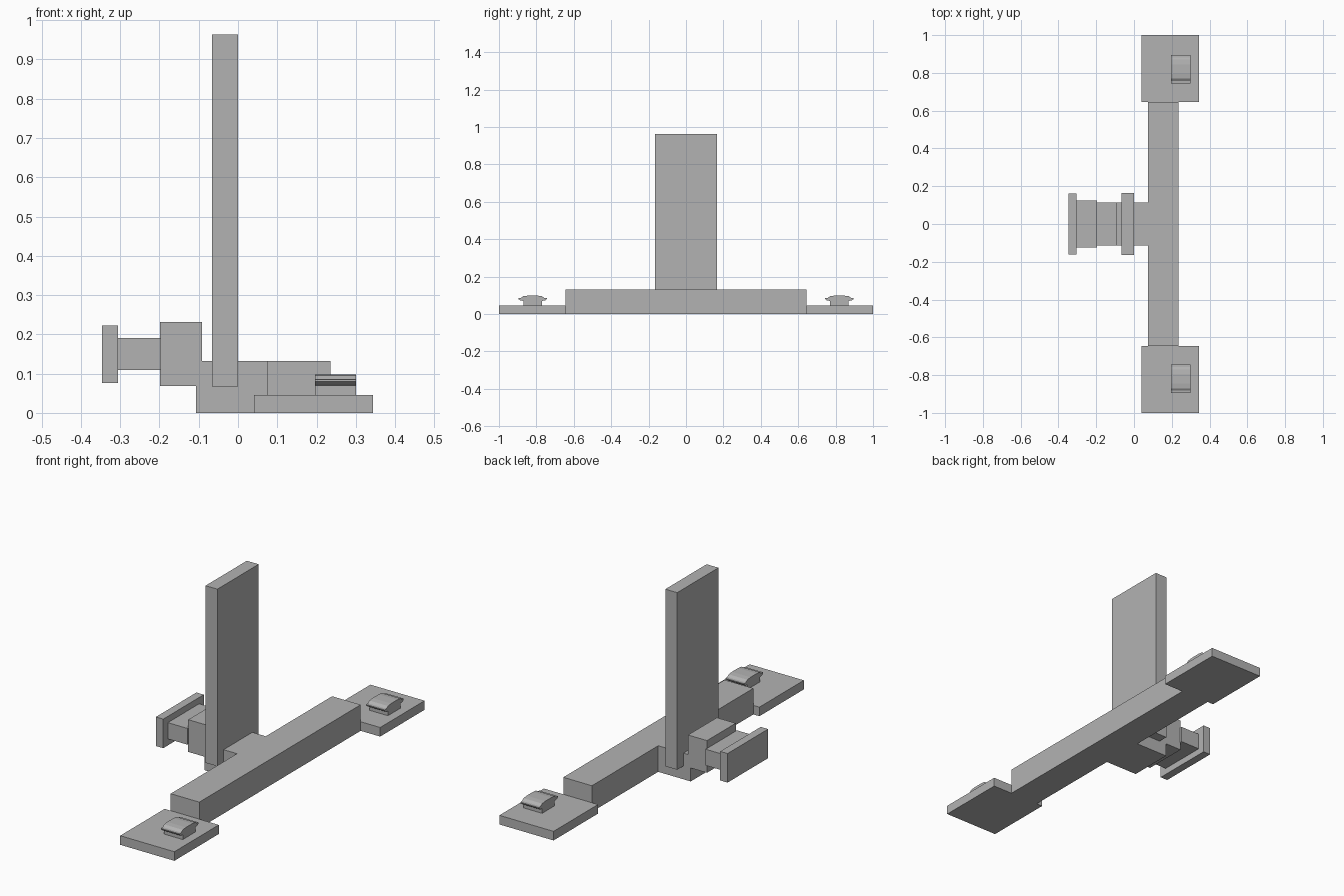
import bpy, bmesh

if "Cube" in bpy.data.objects:
    bpy.data.objects.remove(bpy.data.objects["Cube"])

grey = bpy.data.materials.new("plain grey")
grey.diffuse_color = (0.45, 0.45, 0.45, 1)
grey.use_nodes = True
grey.node_tree.nodes["Principled BSDF"].inputs["Base Color"].default_value = grey.diffuse_color


def finish(name, bm):
    bmesh.ops.recalc_face_normals(bm, faces=bm.faces)
    me = bpy.data.meshes.new(name)
    bm.to_mesh(me)
    bm.free()
    me.materials.append(grey)
    ob = bpy.data.objects.new(name, me)
    bpy.context.collection.objects.link(ob)
    return ob


def prism(name, pts, axis, lo, hi):
    """Extrude a profile along x (points are y,z) or y (points are x,z)."""
    bm = bmesh.new()
    place = (lambda p, t: (t, p[0], p[1])) if axis == "x" else (lambda p, t: (p[0], t, p[1]))
    face = bm.faces.new([bm.verts.new(place(p, lo)) for p in pts])
    ext = bmesh.ops.extrude_face_region(bm, geom=[face])
    move = (hi - lo, 0, 0) if axis == "x" else (0, hi - lo, 0)
    bmesh.ops.translate(bm, vec=move, verts=[v for v in ext["geom"] if isinstance(v, bmesh.types.BMVert)])
    return finish(name, bm)


def box(name, x0, x1, y0, y1, z0, z1):
    return prism(name, [(x0, z0), (x1, z0), (x1, z1), (x0, z1)], "y", y0, y1)


# Long beam with the short stem reaching back from its middle
box("cross_beam", 0.075, 0.235, -0.645, 0.645, 0, 0.132)
box("stem", -0.107, 0.075, -0.115, 0.115, 0, 0.132)

# Upright panel
box("upright_panel", -0.066, 0, -0.165, 0.165, 0.067, 0.963)

# Rear block, neck and end plate
box("rear_block", -0.198, -0.092, -0.115, 0.115, 0.068, 0.231)
box("rear_neck", -0.305, -0.196, -0.125, 0.125, 0.109, 0.191)
box("end_plate", -0.346, -0.305, -0.162, 0.162, 0.076, 0.223)

# Foot plates with domed clips, one at each end
half = [(0.05, 0.045), (0.05, 0.07), (0.066, 0.072), (0.076, 0.08),
        (0.076, 0.085), (0.062, 0.086), (0.05, 0.095), (0.025, 0.098)]
for side, label in ((-1, "front"), (1, "back")):
    y0, y1 = sorted((side * 0.645, side))
    box(label + "_foot", 0.041, 0.344, y0, y1, 0, 0.046)
    profile = [(side * 0.82 + y, z) for y, z in half]
    profile += [(side * 0.82 - y, z) for y, z in reversed(half)]
    prism(label + "_clip", profile, "x", 0.196, 0.3)
